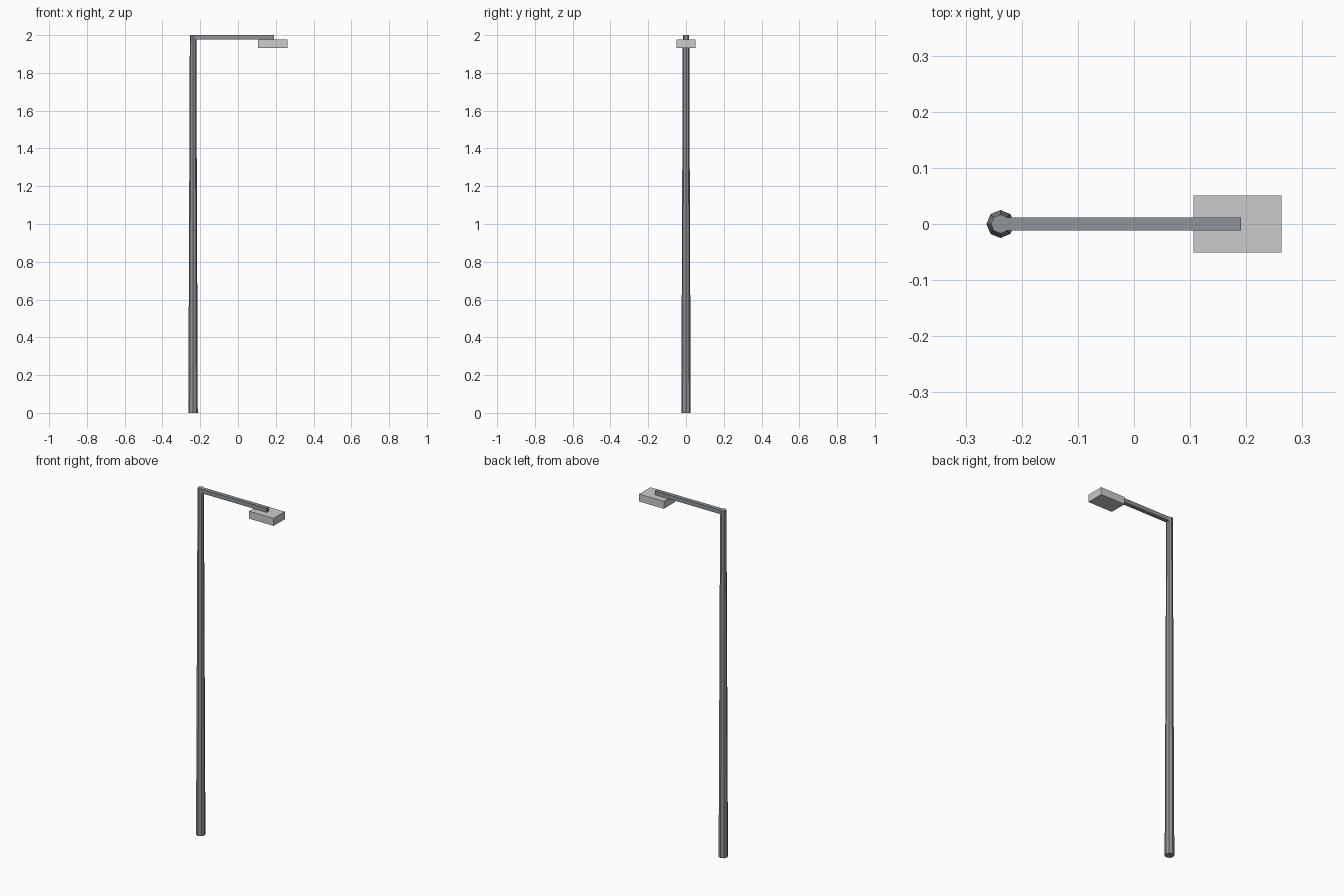
import bpy

if "Cube" in bpy.data.objects:
    bpy.data.objects.remove(bpy.data.objects["Cube"])

POLE_X = -0.238

steel = bpy.data.materials.new("steel")
steel.diffuse_color = (0.28, 0.30, 0.32, 1)
steel.use_nodes = True
steel.node_tree.nodes["Principled BSDF"].inputs["Base Color"].default_value = steel.diffuse_color


def box(name, lo, hi):
    """Axis-aligned box between two corners."""
    bpy.ops.mesh.primitive_cube_add(size=1, location=[(a + b) / 2 for a, b in zip(lo, hi)])
    ob = bpy.context.object
    ob.name = name
    ob.scale = [b - a for a, b in zip(lo, hi)]
    bpy.ops.object.transform_apply(location=False, rotation=False, scale=True)
    return ob


# Tapered eight-sided pole
bpy.ops.mesh.primitive_cone_add(vertices=8, radius1=0.025, radius2=0.017, depth=2,
                                location=(POLE_X, 0, 1))
pole = bpy.context.object
pole.name = "pole"

# Horizontal arm, starting inside the pole top
arm = box("arm", (POLE_X, -0.0115, 1.976), (0.191, 0.0115, 1.9995))

# Lamp head hanging under the arm's end
box("lamp_head", (0.106, -0.051, 1.933), (0.263, 0.051, 1.976))

for part in (pole, arm):
    part.data.materials.append(steel)
